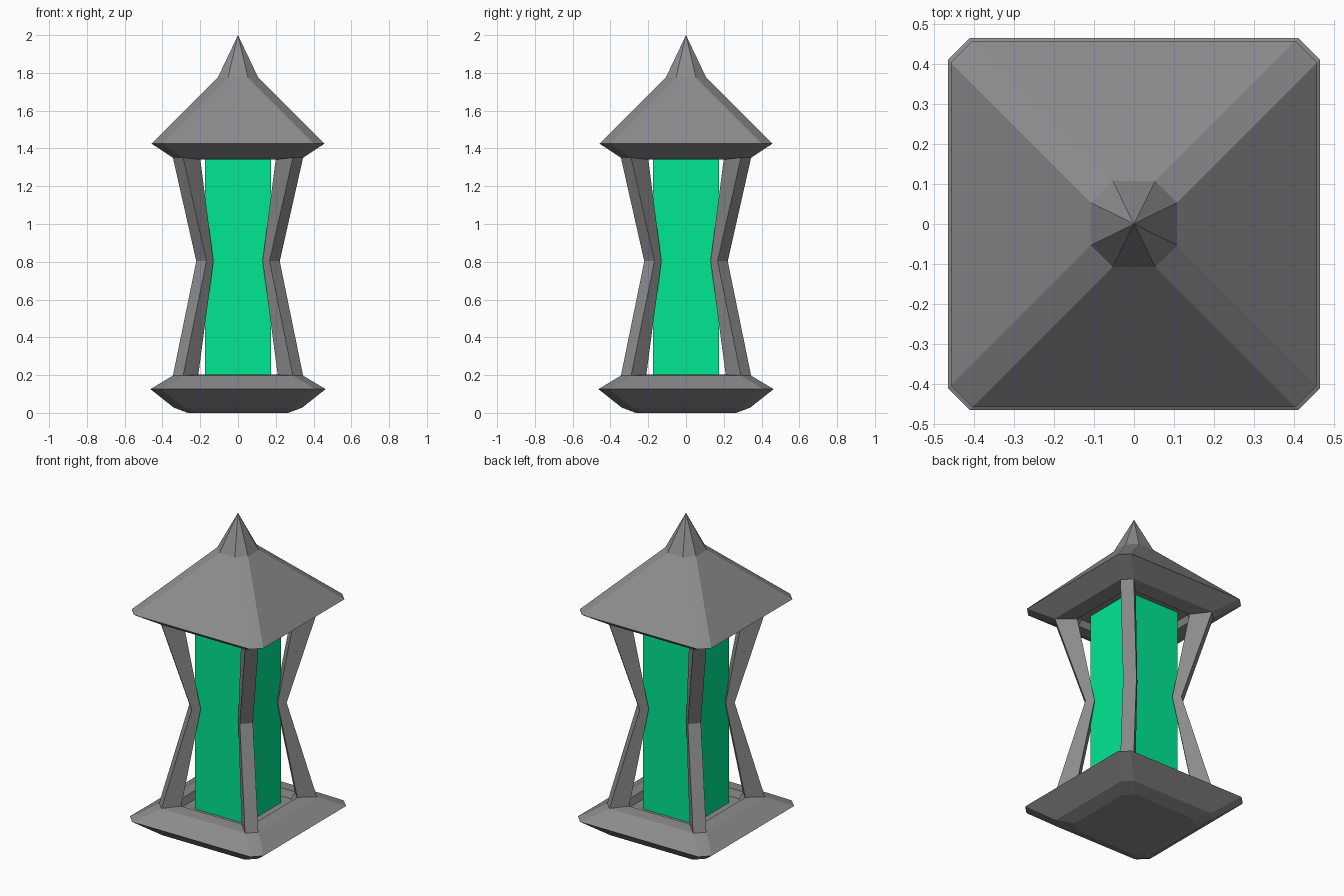
import bpy, bmesh

if "Cube" in bpy.data.objects:
    bpy.data.objects.remove(bpy.data.objects["Cube"])

CH = 0.054  # corner cut shared by every ring


def material(name, color):
    mat = bpy.data.materials.new(name)
    mat.diffuse_color = color
    mat.use_nodes = True
    mat.node_tree.nodes["Principled BSDF"].inputs["Base Color"].default_value = mat.diffuse_color
    return mat


stone = material("dark_grey", (0.26, 0.26, 0.26, 1))
green = material("green_glass", (0.0, 0.8, 0.29, 1))


def make(name, bm, mat):
    bmesh.ops.recalc_face_normals(bm, faces=bm.faces[:])
    mesh = bpy.data.meshes.new(name)
    bm.to_mesh(mesh)
    bm.free()
    mesh.materials.append(mat)
    ob = bpy.data.objects.new(name, mesh)
    bpy.context.collection.objects.link(ob)
    return ob


def ring(h):
    """Chamfered square of half width h."""
    c = h - CH
    return [(h, -c), (h, c), (c, h), (-c, h), (-h, c), (-h, -c), (-c, -h), (c, -h)]


def loft(bm, sections):
    """Skin a list of equal-sided vertex loops and cap both ends."""
    loops = [[bm.verts.new(p) for p in s] for s in sections]
    n = len(loops[0])
    for a, b in zip(loops, loops[1:]):
        for i in range(n):
            j = (i + 1) % n
            bm.faces.new((a[i], a[j], b[j], b[i]))
    bm.faces.new(loops[0][::-1])
    return bm.faces.new(loops[-1])


def stacked(name, profile, tip=None):
    bm = bmesh.new()
    cap = loft(bm, [[(x, y, z) for x, y in ring(h)] for h, z in profile])
    if tip:
        bmesh.ops.poke(bm, faces=[cap])["verts"][0].co.z = tip
    return make(name, bm, stone)


# Base and pointed roof: stacks of chamfered squares, each with a shallow recess
stacked("base", [(0.265, 0), (0.34, 0.028), (0.464, 0.126), (0.345, 0.197),
                 (0.265, 0.203), (0.25, 0.16)])
stacked("roof", [(0.24, 1.38), (0.255, 1.341), (0.345, 1.351),
                 (0.457, 1.425), (0.107, 1.775)], tip=2.0)

# Four bent corner posts, pinched at mid height: half width, depth, z
posts = [(0.345, 0.08, 0.195), (0.221, 0.037, 0.803), (0.345, 0.09, 1.353)]
for sx, sy, where in ((1, 1, "back_right"), (-1, 1, "back_left"),
                      (-1, -1, "front_left"), (1, -1, "front_right")):
    bm = bmesh.new()
    sections = []
    for h, d, z in posts:
        c = h - CH
        pts = [(h, c), (c, h), (c - d, h - d), (h - d, c - d)]
        sections.append([(sx * x, sy * y, z) for x, y in pts])
    loft(bm, sections)
    make("post_" + where, bm, stone)

# Green core
bm = bmesh.new()
g = 0.175
loft(bm, [[(g, -g, z), (g, g, z), (-g, g, z), (-g, -g, z)] for z in (0.16, 1.38)])
make("glass_core", bm, green)
